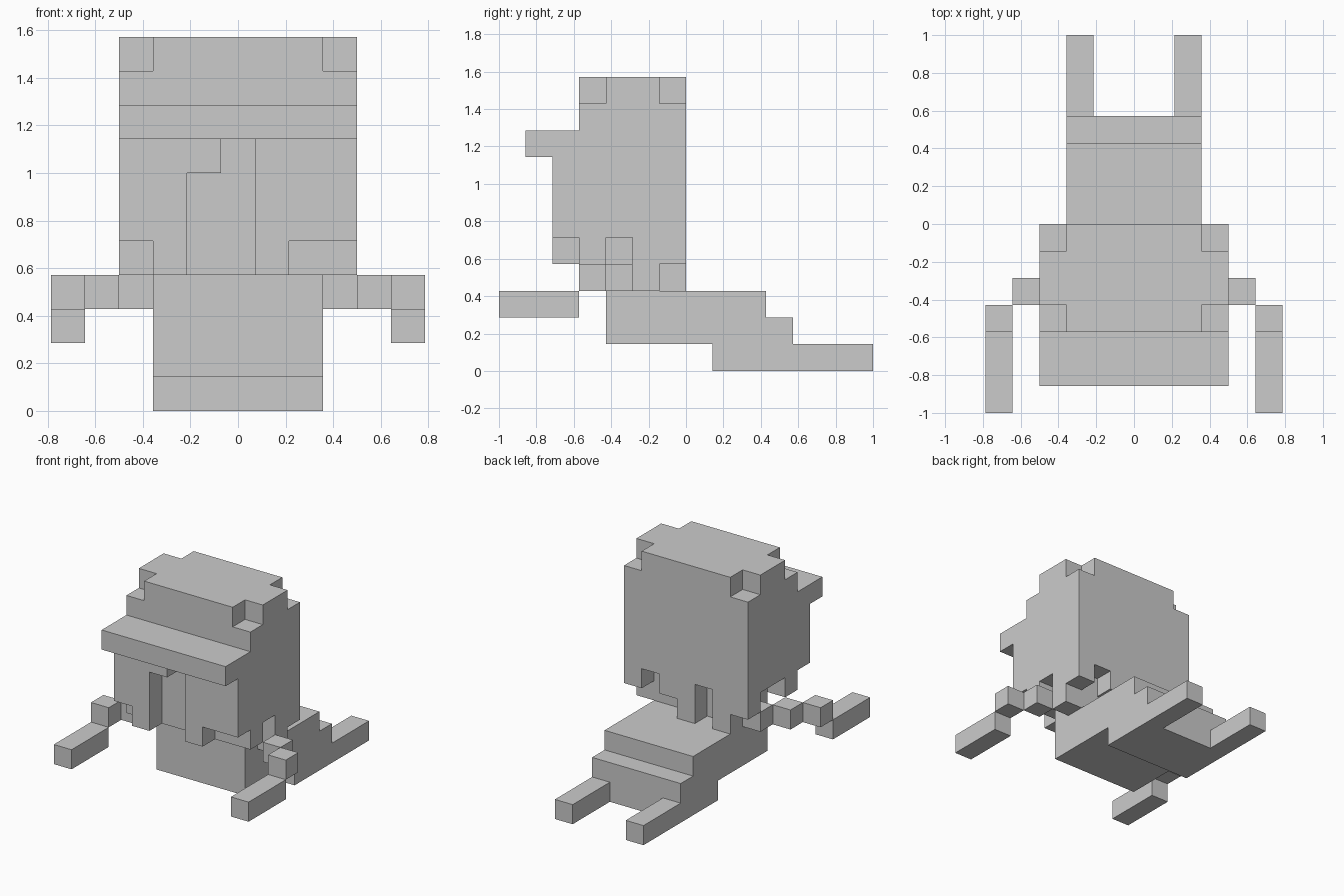
import bpy, bmesh
from mathutils import Vector

if "Cube" in bpy.data.objects:
    bpy.data.objects.remove(bpy.data.objects["Cube"])

U = 1 / 7  # size of one block


def cells(box):
    """All unit blocks inside a box (x0, x1, y0, y1, z0, z1), in block units."""
    x0, x1, y0, y1, z0, z1 = box
    return {(x0 + i, y0 + j, z0 + k)
            for i in range(round(x1 - x0))
            for j in range(round(y1 - y0))
            for k in range(round(z1 - z0))}


def mirrored(box):
    return (-box[1], -box[0]) + tuple(box[2:])


def block_part(name, solids, cuts=()):
    """Union of boxes minus cut boxes, keeping only the outer skin."""
    filled = set().union(*map(cells, solids))
    for c in cuts:
        filled -= cells(c)
    bm = bmesh.new()
    for cell in filled:
        for axis in range(3):
            for side in (0, 1):
                near = list(cell)
                near[axis] += 1 if side else -1
                if tuple(near) in filled:
                    continue
                a, b = (axis + 1) % 3, (axis + 2) % 3
                loop = [(0, 0), (1, 0), (1, 1), (0, 1)]
                verts = []
                for p, q in (loop if side else loop[::-1]):
                    v = Vector(cell)
                    v[axis] += side
                    v[a] += p
                    v[b] += q
                    verts.append(bm.verts.new(v * U))
                bm.faces.new(verts)
    bmesh.ops.remove_doubles(bm, verts=bm.verts, dist=0.001)
    bmesh.ops.dissolve_limit(bm, angle_limit=0.01, verts=bm.verts, edges=bm.edges)
    mesh = bpy.data.meshes.new(name)
    bm.to_mesh(mesh)
    bm.free()
    obj = bpy.data.objects.new(name, mesh)
    bpy.context.collection.objects.link(obj)
    return obj


# Head with cap brim, fringe and hanging hair
top_corners = [(2.5, 3.5, -1, 0, 10, 11), (2.5, 3.5, -4, -3, 10, 11)]
block_part(
    "head",
    [(-3.5, 3.5, -4, 0, 4, 11),       # skull and cap
     (-3.5, 3.5, -6, -4, 8, 9),       # brim
     (-3.5, -1.5, -5, -4, 4, 8),      # left fringe
     (-1.5, -0.5, -5, -4, 7, 8),      # lock above the face
     (0.5, 3.5, -5, -4, 4, 8),        # right fringe
     (-0.5, 0.5, -1, 0, 3, 4),        # back locks
     (-2.5, -1.5, -1, 0, 3, 4)],
    top_corners + [mirrored(c) for c in top_corners] +
    [(-3.5, -2.5, -5, -4, 4, 5),      # fringe gaps
     (1.5, 3.5, -5, -4, 4, 5),
     (2.5, 3.5, -3, -2, 4, 5),        # side gaps
     (-3.5, -2.5, -3, -1, 4, 5),
     (1.5, 2.5, -1, 0, 4, 5),         # back gaps
     (-1.5, -0.5, -1, 0, 4, 5)])

# Seated body, stepping down towards the back, with two legs
leg = (1.5, 2.5, 4, 7, 0, 1)
block_part(
    "body_and_legs",
    [(-2.5, 2.5, -3, -1, 3, 4),
     (-2.5, 2.5, -3, 3, 1, 3),
     (-2.5, 2.5, 1, 4, 0, 2),
     leg, mirrored(leg)])

# Arms: diagonal chain of blocks ending in a forward-reaching forearm
arm = {"shoulder": (2.5, 3.5, -2, -1, 3, 4),
       "upper_arm": (3.5, 4.5, -3, -2, 3, 4),
       "elbow": (4.5, 5.5, -4, -3, 3, 4),
       "forearm": (4.5, 5.5, -7, -4, 2, 3)}
for part, box in arm.items():
    block_part("right_" + part, [box])
    block_part("left_" + part, [mirrored(box)])
